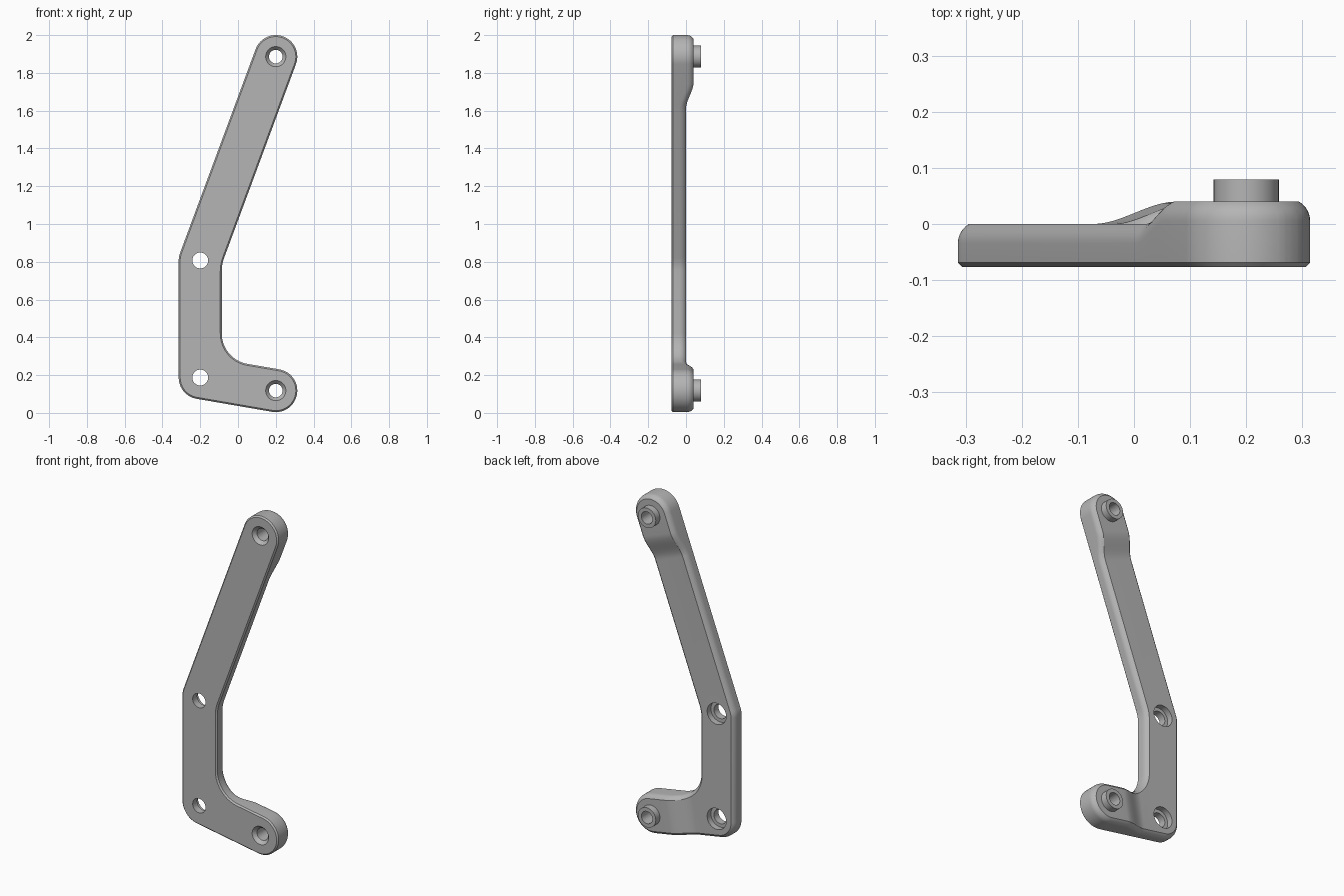
import bpy, bmesh
from math import pi, sin, cos, atan2, radians
from mathutils import Vector

if "Cube" in bpy.data.objects:
    bpy.data.objects.remove(bpy.data.objects["Cube"], do_unlink=True)

grey = bpy.data.materials.new("satin grey")
grey.use_nodes = True
colour = (0.46, 0.46, 0.46, 1)
grey.diffuse_color = colour
grey.node_tree.nodes["Principled BSDF"].inputs["Base Color"].default_value = colour

# Centre line of the bracket in (x, z): top pin, two screw holes, bottom pin
TOP, UPPER, LOWER, BOTTOM = (Vector(p) for p in
                             ((0.2, 1.886), (-0.2, 0.807), (-0.2, 0.187), (0.2, 0.118)))
R = 0.114             # half width of the arms
FRONT, PAD, BOSS_END = -0.077, 0.04, 0.079
PIN_BORE = 0.036


def make_object(name, bm):
    bmesh.ops.recalc_face_normals(bm, faces=bm.faces)
    mesh = bpy.data.meshes.new(name)
    bm.to_mesh(mesh)
    bm.free()
    mesh.materials.append(grey)
    obj = bpy.data.objects.new(name, mesh)
    bpy.context.collection.objects.link(obj)
    return obj


def skin(bm, rings, closed=False):
    """Join rings of points with quads, then cap the ends or close the loop."""
    loops = [[bm.verts.new(p) for p in ring] for ring in rings]
    n = len(loops[0])
    pairs = list(zip(loops, loops[1:]))
    if closed:
        pairs.append((loops[-1], loops[0]))
    else:
        bm.faces.new(loops[0])
        bm.faces.new(loops[-1])
    for a, b in pairs:
        for i in range(n):
            j = (i + 1) % n
            bm.faces.new((a[i], a[j], b[j], b[i]))


def lathe(name, profile, centre, closed=False, n=48):
    """Turn a (radius, y) profile around an axis along y."""
    bm = bmesh.new()
    skin(bm, [[(centre.x + r * cos(2 * pi * i / n), y, centre.y + r * sin(2 * pi * i / n))
               for i in range(n)] for r, y in profile], closed)
    return make_object(name, bm)


def smooth(obj):
    bpy.ops.object.select_all(action='DESELECT')
    obj.select_set(True)
    bpy.context.view_layer.objects.active = obj
    bpy.ops.object.shade_smooth_by_angle(angle=radians(30))


# Outline as a chain of arcs: centre, radius, inset sign, start and end angle
up = atan2(*(TOP - UPPER).yx)
out = atan2(*(BOTTOM - LOWER).yx)


def unit(a):
    return Vector((cos(a), sin(a)))


def fillet_centre(corner, a, b, r):
    n1, n2 = unit(a), unit(b)
    return corner + (R + r) * (n1 + n2) / (1 + n1.dot(n2))


INNER, BEND = 0.163, 0.2
arcs = [
    (BOTTOM, R, -1, out - pi / 2, out + pi / 2, 32),
    (fillet_centre(LOWER, out + pi / 2, 0, INNER), INNER, 1, out + 1.5 * pi, pi, 20),
    (fillet_centre(UPPER, 0, up - pi / 2, BEND), BEND, 1, pi, up + pi / 2, 6),
    (TOP, R, -1, up - pi / 2, up + pi / 2, 32),
    (UPPER, R, -1, up + pi / 2, pi, 6),
    (LOWER, R, -1, pi, out + 1.5 * pi, 16),
]


def outline(inset, y):
    pts = []
    for c, r, sign, a, b, n in arcs:
        for i in range(n + 1):
            p = c + (r + sign * inset) * unit(a + (b - a) * i / n)
            pts.append((p.x, y, p.y))
    return pts


# Bracket body: chamfered front, straight wall, rounded back edge
edge = 0.04
section = [(0.008, FRONT), (0, FRONT + 0.008)]
for i in range(6):
    a = radians(12 * i)
    section.append((edge * (1 - cos(a)), edge * (sin(a) - sin(radians(60)))))
bm = bmesh.new()
skin(bm, [outline(d, y) for d, y in section])

# Raise both ends of the back into pads with an S-shaped ramp
RAMP_START, RAMP_END, STEPS = 0.11, 0.26, 12
ends = ((TOP, -unit(up)), (BOTTOM, -unit(out)))
for c, d in ends:
    for i in range(STEPS + 1):
        p = c + d * (RAMP_START + (RAMP_END - RAMP_START) * i / STEPS)
        bmesh.ops.bisect_plane(bm, geom=bm.verts[:] + bm.edges[:] + bm.faces[:], dist=1e-5,
                               plane_co=(p.x, 0, p.y), plane_no=(d.x, 0, d.y))
for v in bm.verts:
    if v.co.y > FRONT + 0.02:
        c, d = ends[0] if v.co.z > 1 else ends[1]
        s = (Vector((v.co.x, v.co.z)) - c).dot(d)
        t = min(1, max(0, (RAMP_END - s) / (RAMP_END - RAMP_START)))
        v.co.y += PAD * t * t * (3 - 2 * t)
body = make_object("bracket_body", bm)

# Holes: countersunk pin bores at the ends, counterbored screw holes between
pin_cut = [(0.057, FRONT - 0.004), (PIN_BORE, FRONT + 0.02), (PIN_BORE, 0.1)]
screw_cut = [(0.042, -0.1), (0.042, -0.035), (0.062, -0.035), (0.062, 0.1)]
for c, profile in ((TOP, pin_cut), (BOTTOM, pin_cut), (UPPER, screw_cut), (LOWER, screw_cut)):
    cutter = lathe("hole_cutter", profile, c)
    cutter.hide_render = True
    mod = body.modifiers.new("hole", 'BOOLEAN')
    mod.operation, mod.solver, mod.object = 'DIFFERENCE', 'EXACT', cutter
    bpy.context.view_layer.objects.active = body
    bpy.ops.object.modifier_apply(modifier=mod.name)
    bpy.data.objects.remove(cutter, do_unlink=True)
smooth(body)

# Hollow bosses standing on the pads
for name, c in (("upper_boss", TOP), ("lower_boss", BOTTOM)):
    smooth(lathe(name, [(0.058, PAD), (0.058, BOSS_END),
                        (PIN_BORE, BOSS_END), (PIN_BORE, PAD)], c, closed=True))
